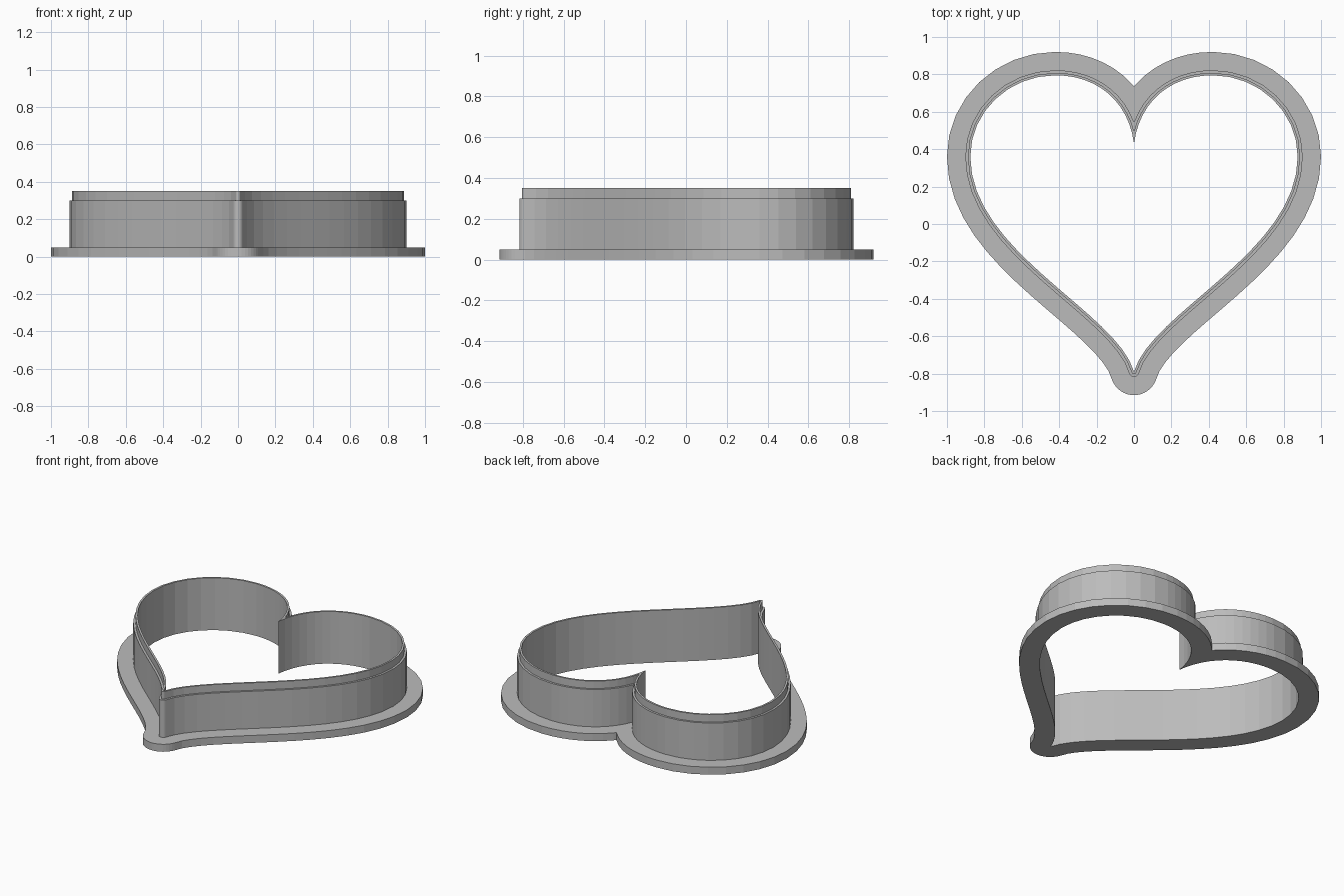
import bpy, bmesh, math
from mathutils import Vector
from mathutils.geometry import interpolate_bezier

cube = bpy.data.objects.get("Cube")
if cube:
    bpy.data.objects.remove(cube, do_unlink=True)

# Right half of the inner heart outline: start, two handles, end, points
SEGMENTS = [
    ((0, -0.79), (0.09, -0.47), (0.875, -0.15), (0.875, 0.36), 17),
    ((0.875, 0.36), (0.875, 0.6), (0.67, 0.795), (0.42, 0.795), 9),
    ((0.42, 0.795), (0.2, 0.795), (0.03, 0.66), (0, 0.43), 13),
]
# Cross-section: outward offset and height
SECTION = [(0, 0), (0.125, 0), (0.125, 0.05), (0.027, 0.05),
           (0.027, 0.30), (0.013, 0.30), (0.013, 0.35), (0, 0.35)]
TIP_STEPS = 8


def half_outline():
    """Points with outward normals, the tip repeated with fanned normals."""
    points = []
    for *controls, count in SEGMENTS:
        bezier = interpolate_bezier(*[Vector((*c, 0)) for c in controls], count)
        points += bezier if not points else bezier[1:]
    outline = []
    for i, p in enumerate(points):
        t = points[min(i + 1, len(points) - 1)] - points[max(i - 1, 0)]
        outline.append((p, Vector((t.y, -t.x, 0)).normalized()))
    tip, normal = outline[0]
    end = math.atan2(normal.y, normal.x)
    start = -math.pi / 2
    fan = []
    for i in range(TIP_STEPS):
        a = start + (end - start) * i / TIP_STEPS
        fan.append((tip, Vector((math.cos(a), math.sin(a), 0))))
    return fan + outline


def offset_ring(outline, distance, z):
    """Offset the half outline, meeting the centre line at the notch."""
    ring = [p + n * distance for p, n in outline]
    ring[0].x = 0
    for i in range(len(ring) // 2, len(ring)):
        if ring[i].x <= 0:
            a, b = ring[i - 1], ring[i]
            notch = a.lerp(b, a.x / (a.x - b.x))
            ring[i:] = [notch.copy() for _ in ring[i:]]
            break
    ring[-1].x = 0
    for p in ring:
        p.z = z
    mirrored = [Vector((-p.x, p.y, p.z)) for p in reversed(ring[1:-1])]
    return ring + mirrored


# Stepped heart cutter: flange, wall and thin cutting edge in one loft
outline = half_outline()
bm = bmesh.new()
rings = [[bm.verts.new(p) for p in offset_ring(outline, d, z)] for d, z in SECTION]
for k, low in enumerate(rings):
    high = rings[(k + 1) % len(rings)]
    for i in range(len(low)):
        j = (i + 1) % len(low)
        bm.faces.new((low[i], low[j], high[j], high[i]))
bmesh.ops.remove_doubles(bm, verts=bm.verts[:], dist=0.0005)
bmesh.ops.recalc_face_normals(bm, faces=bm.faces[:])

mesh = bpy.data.meshes.new("heart_cutter")
bm.to_mesh(mesh)
bm.free()
cutter = bpy.data.objects.new("heart_cutter", mesh)
bpy.context.collection.objects.link(cutter)

# Plain grey plastic
grey = bpy.data.materials.new("grey_plastic")
grey.use_nodes = True
colour = (0.5, 0.5, 0.5, 1)
grey.diffuse_color = colour
grey.node_tree.nodes["Principled BSDF"].inputs["Base Color"].default_value = colour
mesh.materials.append(grey)
